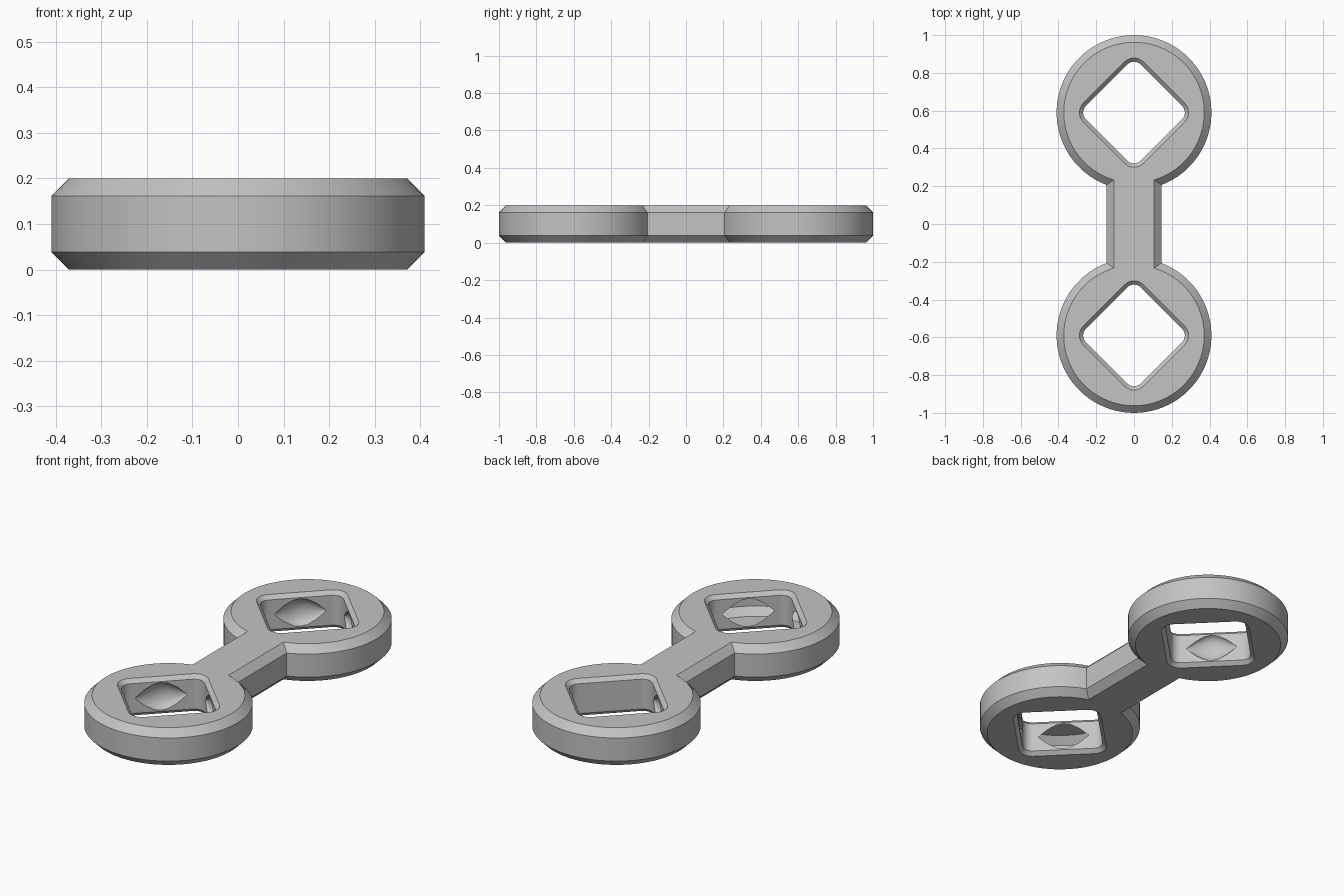
import bpy, bmesh, math
from mathutils import Matrix, Vector

if "Cube" in bpy.data.objects:
    bpy.data.objects.remove(bpy.data.objects["Cube"])

RING_Y, RING_R, BAR_W = 0.59, 0.41, 0.145
HEIGHT, CHAMFER = 0.20, 0.038

grey = bpy.data.materials.new("mid grey")
grey.diffuse_color = (0.55, 0.55, 0.55, 1)
grey.use_nodes = True
grey.node_tree.nodes["Principled BSDF"].inputs["Base Color"].default_value = grey.diffuse_color


def loft(name, levels):
    """Closed solid through stacked loops of equal point count."""
    bm = bmesh.new()
    loops = [[bm.verts.new(p) for p in loop] for loop in levels]
    n = len(loops[0])
    for a, b in zip(loops, loops[1:]):
        for i in range(n):
            j = (i + 1) % n
            bm.faces.new((a[i], a[j], b[j], b[i]))
    bm.faces.new(loops[0][::-1])
    bm.faces.new(loops[-1])
    bmesh.ops.recalc_face_normals(bm, faces=bm.faces)
    mesh = bpy.data.meshes.new(name)
    bm.to_mesh(mesh)
    bm.free()
    mesh.materials.append(grey)
    obj = bpy.data.objects.new(name, mesh)
    bpy.context.collection.objects.link(obj)
    return obj


def dumbbell(inset, z, n=72):
    """Outline of two discs joined by a straight bar."""
    r, w = RING_R - inset, BAR_W - inset
    a0 = -math.pi / 2 + math.asin(w / r)
    arc = []
    for i in range(n + 1):
        a = a0 + (math.pi - 2 * a0) * i / n
        arc.append((r * math.cos(a), RING_Y + r * math.sin(a), z))
    return arc + [(-x, -y, z) for x, y, _ in arc]


def diamond(cy, grow, z, n=8):
    """Rounded square standing on its corner."""
    c, r = 0.155 * math.sqrt(2), 0.05 + grow
    pts = []
    for k in range(4):
        mid = k * math.pi / 2
        for i in range(n + 1):
            a = mid - math.pi / 4 + math.pi / 2 * i / n
            pts.append((c * math.cos(mid) + r * math.cos(a),
                        cy + c * math.sin(mid) + r * math.sin(a), z))
    return pts


def spindle(cy, angle, n=16):
    """Lens-shaped cutter lying along one wall of a hole."""
    profile = [(-0.128, 0.002), (-0.08, 0.043), (-0.035, 0.068), (0, 0.074),
               (0.035, 0.068), (0.08, 0.043), (0.128, 0.002)]
    place = Matrix.Translation((0, cy, HEIGHT / 2)) @ Matrix.Rotation(angle, 4, 'Z')
    return [[place @ Vector((0.205 + 0.6 * r * math.cos(2 * math.pi * i / n), t,
                             r * math.sin(2 * math.pi * i / n)))
             for i in range(n)] for t, r in profile]


# chamfered body
body = loft("double_ring_link", [dumbbell(CHAMFER, 0), dumbbell(0, CHAMFER),
                                 dumbbell(0, HEIGHT - CHAMFER),
                                 dumbbell(CHAMFER, HEIGHT)])

# square holes with chamfered rims, and a dimple in each wall
cutters = []
for cy in (-RING_Y, RING_Y):
    cutters.append(loft("hole_cutter", [
        diamond(cy, 0.04, -0.02), diamond(cy, 0, 0.02),
        diamond(cy, 0, HEIGHT - 0.02), diamond(cy, 0.04, HEIGHT + 0.02)]))
    for k in range(4):
        cutters.append(loft("dimple_cutter",
                            spindle(cy, math.pi / 4 + k * math.pi / 2)))

bpy.context.view_layer.objects.active = body
body.select_set(True)
for cutter in cutters:
    cutter.hide_render = True
    mod = body.modifiers.new("cut", 'BOOLEAN')
    mod.operation, mod.solver, mod.object = 'DIFFERENCE', 'EXACT', cutter
    bpy.ops.object.modifier_apply(modifier=mod.name)
for cutter in cutters:
    bpy.data.objects.remove(cutter)

bpy.ops.object.shade_smooth_by_angle(angle=math.radians(30))
